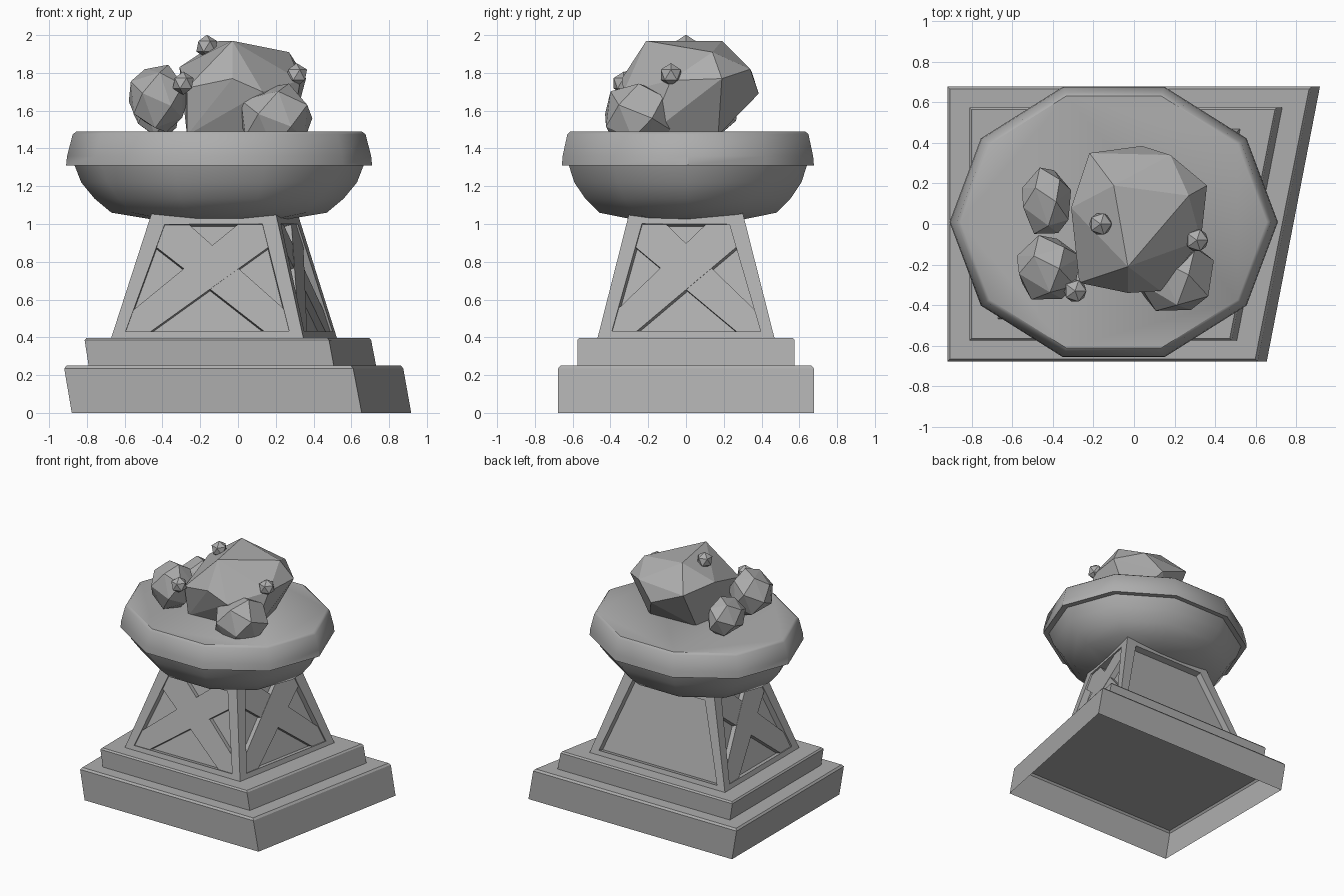
import bpy, bmesh, math, random
from mathutils import Vector

random.seed(4)
old = bpy.data.objects.get("Cube")
if old:
    bpy.data.objects.remove(old, do_unlink=True)

STONE = bpy.data.materials.new("grey_stone")
STONE.use_nodes = True
COLOR = (0.42, 0.42, 0.42, 1)
STONE.diffuse_color = COLOR
STONE.node_tree.nodes["Principled BSDF"].inputs["Base Color"].default_value = COLOR


def finish(name, bm, recalc=True):
    if recalc:
        bmesh.ops.recalc_face_normals(bm, faces=bm.faces)
    mesh = bpy.data.meshes.new(name)
    bm.to_mesh(mesh)
    bm.free()
    mesh.materials.append(STONE)
    obj = bpy.data.objects.new(name, mesh)
    bpy.context.collection.objects.link(obj)
    return obj


def loft(rings, bottom=True, top=True):
    """Skin counter-clockwise rings from bottom to top; returns bmesh and side faces."""
    bm = bmesh.new()
    loops = [[bm.verts.new(p) for p in ring] for ring in rings]
    sides = []
    for a, b in zip(loops, loops[1:]):
        n = len(a)
        for i in range(n):
            j = (i + 1) % n
            sides.append(bm.faces.new((a[i], a[j], b[j], b[i])))
    if bottom:
        bm.faces.new(loops[0][::-1])
    if top:
        bm.faces.new(loops[-1])
    bm.normal_update()
    return bm, sides


def plan(left, right_front, right_back, y, z, inset=0.0):
    """Four-cornered plan whose right side is slanted."""
    l, f, b, y = left + inset, right_front - inset, right_back - inset, y - inset
    return [(l, -y, z), (f, -y, z), (b, y, z), (l, y, z)]


# Stepped plinth: leaning tiers with a small top chamfer, the lowest open below
top = (-0.92, 0.61, 0.875, 0.677)
bm, _ = loft([plan(-0.88, 0.655, 0.917, 0.677, 0), plan(*top, 0.235),
              plan(*top, 0.25, 0.012)], bottom=False)
finish("plinth_lower", bm, recalc=False)

top = (-0.812, 0.482, 0.705, 0.575)
bm, _ = loft([plan(-0.79, 0.508, 0.732, 0.575, 0.245), plan(*top, 0.385),
              plan(*top, 0.397, 0.01)])
finish("plinth_upper", bm)

# Tapered pedestal with a recessed panel on every side
RECESS = 0.05
bm, sides = loft([plan(-0.68, 0.352, 0.532, 0.475, 0.37),
                  plan(-0.45, 0.195, 0.308, 0.295, 1.08)])
panels = []
for face in sides:
    bmesh.ops.inset_individual(bm, faces=[face], thickness=0.105)
    normal = face.normal.copy()
    panel = bmesh.ops.extrude_discrete_faces(bm, faces=[face])["faces"][0]
    bmesh.ops.translate(bm, verts=panel.verts, vec=-normal * RECESS)
    panels.append(([v.co.copy() for v in panel.verts], normal))
finish("pedestal", bm)


def brace(name, corners, k, normal, height, width=0.13):
    """Flat bar along one diagonal of a panel, trimmed to its border."""
    a, b, c, d = (corners[(k + i) % 4] for i in range(4))

    def step(p, q):
        return p + (q - p).normalized() * width

    outline = [a, step(a, b), step(c, b), c, step(c, d), step(a, d)]
    bm, _ = loft([outline, [p + normal * height for p in outline]])
    finish(name, bm)


# Crossed braces on the front, right and left; the back stays plain
for side, index in (("front", 0), ("right", 1), ("left", 3)):
    corners, normal = panels[index]
    brace(side + "_brace_rising", corners, 0, normal, 0.040)
    brace(side + "_brace_falling", corners, 1, normal, 0.038)


def oval(radius, z, sides=10):
    turn = [math.tau * i / sides for i in range(sides)]
    return [(-0.1 + radius * math.cos(t), 0.01 + 0.866 * radius * math.sin(t), z)
            for t in turn]


# Ten-sided bowl with an overhanging rim
PROFILE = [(0.3, 1.015), (0.57, 1.06), (0.66, 1.135), (0.73, 1.22), (0.765, 1.31),
           (0.81, 1.31), (0.805, 1.36), (0.775, 1.475), (0.755, 1.49)]
bm, _ = loft([oval(r, z) for r, z in PROFILE])
bowl = finish("bowl", bm)
bpy.ops.object.select_all(action="DESELECT")
bowl.select_set(True)
bpy.context.view_layer.objects.active = bowl
bpy.ops.object.shade_smooth_by_angle(angle=math.radians(40))


def hull(name, points):
    bm = bmesh.new()
    for p in points:
        bm.verts.new(p)
    result = bmesh.ops.convex_hull(bm, input=bm.verts)
    spare = {g for g in result["geom_interior"] if isinstance(g, bmesh.types.BMVert)}
    bmesh.ops.delete(bm, geom=list(spare), context="VERTS")
    return finish(name, bm)


# Large faceted boulder
hull("boulder", [
    (-0.03, -0.21, 1.97), (-0.1, 0.19, 1.97), (0.27, 0.14, 1.91), (0.36, 0.19, 1.77),
    (0.18, 0.34, 1.82), (0.04, 0.385, 1.69), (-0.22, 0.35, 1.8), (-0.31, 0.08, 1.83),
    (-0.27, -0.29, 1.72), (-0.03, -0.34, 1.77), (0.13, -0.33, 1.7), (0.33, -0.08, 1.76),
    (0.2, 0.17, 1.47), (-0.2, 0.15, 1.47), (-0.27, -0.24, 1.47), (0.28, -0.2, 1.47)])


def rock(name, center, size, count=17):
    """Irregular faceted stone from points spread evenly over an ellipsoid."""
    points = []
    for i in range(count):
        z = 1 - 2 * (i + 0.5) / count
        r, t = math.sqrt(1 - z * z), i * math.pi * (3 - math.sqrt(5))
        k = random.uniform(0.97, 1.07)
        offset = (r * math.cos(t), r * math.sin(t), z)
        points.append([c + s * o * k for c, s, o in zip(center, size, offset)])
    hull(name, points)


rock("front_left_rock", (-0.425, -0.22, 1.67), (0.168, 0.165, 0.185))
rock("back_left_rock", (-0.43, 0.11, 1.6), (0.13, 0.17, 0.15))
rock("front_right_rock", (0.2, -0.25, 1.56), (0.2, 0.2, 0.19))

# Small twenty-sided pebbles
for name, center in (("top_pebble", (-0.165, 0.0, 1.94)),
                     ("left_pebble", (-0.29, -0.33, 1.745)),
                     ("right_pebble", (0.31, -0.08, 1.79))):
    bm = bmesh.new()
    bmesh.ops.create_icosphere(bm, subdivisions=1, radius=0.062)
    bmesh.ops.translate(bm, verts=bm.verts, vec=Vector(center))
    finish(name, bm)
